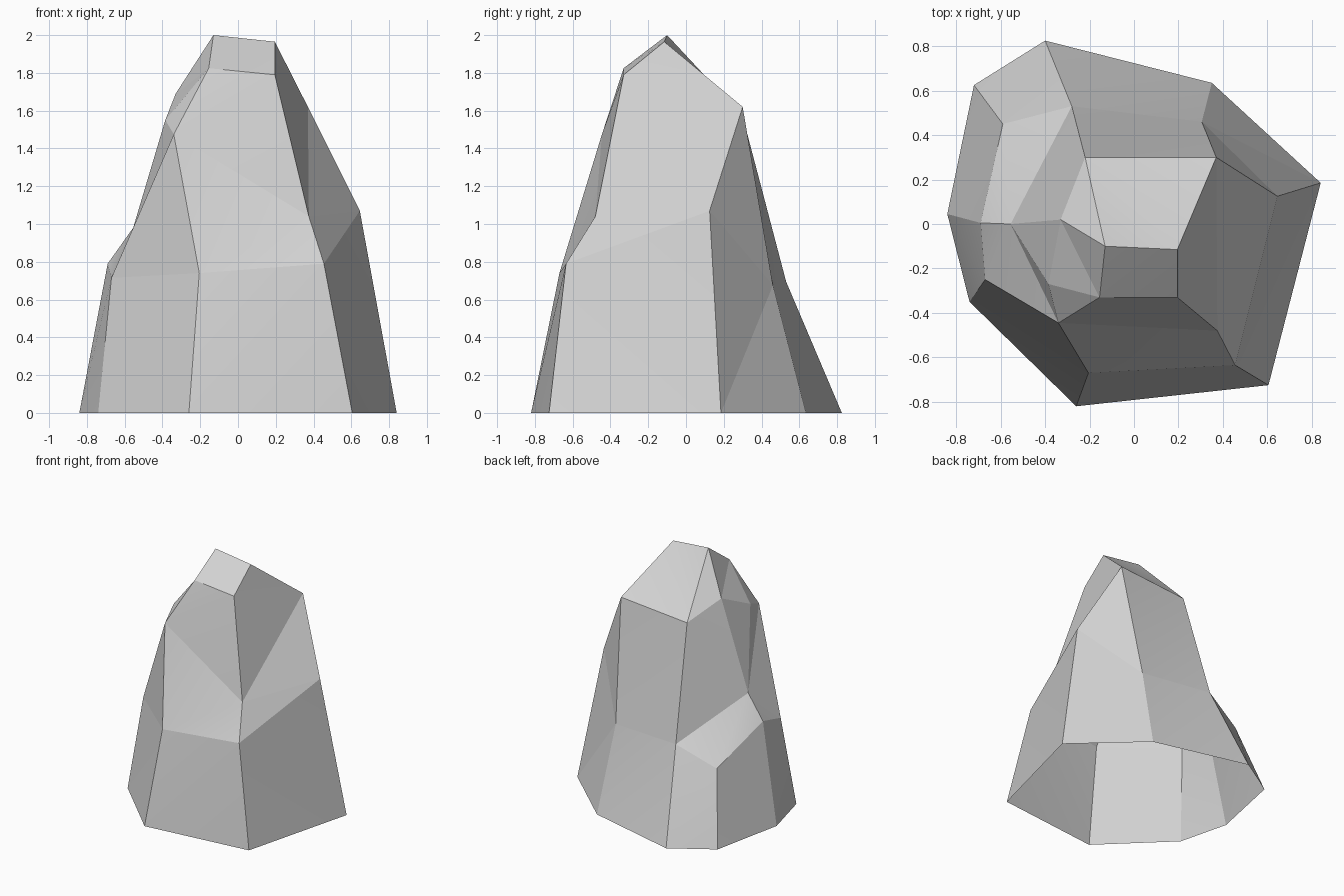
import bpy
import bmesh

old_cube = bpy.data.objects.get("Cube")
if old_cube:
    bpy.data.objects.remove(old_cube, do_unlink=True)


def make_material(name, color):
    material = bpy.data.materials.new(name)
    material.use_nodes = True
    material.diffuse_color = color
    material.node_tree.nodes["Principled BSDF"].inputs["Base Color"].default_value = color
    return material


# Footprint outline on the ground, counter-clockwise from the front corner
footprint = [(-.26, -.82), (.605, -.725), (.84, .185), (.35, .635),
             (-.40, .825), (-.72, .625), (-.84, .045), (-.74, -.35)]

# Shoulder corners, one above each footprint corner
shoulder = {
    "front": (-.205, -.67, .74), "front_left": (.455, -.635, .79),
    "left": (.645, .125, 1.07), "back_left": (.305, .46, .675),
    "back": (-.28, .53, .695), "back_right": (-.59, .45, .55),
    "right": (-.69, .005, .79), "front_right": (-.67, -.25, .715),
}

# Chiselled corners between the shoulder and the summit
crown = {
    "brow_right": (-.34, -.445, 1.475), "brow_left": (.375, -.48, 1.04),
    "tip_front_right": (-.155, -.33, 1.825), "tip_front_left": (.195, -.33, 1.79),
    "tip_left": (.195, -.115, 1.965), "tip": (-.13, -.10, 2),
    "ridge_left": (.37, .30, 1.62), "ridge_right": (-.22, .30, 1.57),
    "notch_top": (-.33, .02, 1.69), "notch_front": (-.385, -.27, 1.55),
    "notch_low": (-.555, 0, .98),
}

# Facets of the upper rock, each a loop of corner names
facets = [
    "front front_left brow_left brow_right",
    "brow_right brow_left tip_front_left tip_front_right",
    "front_right front brow_right",
    "front_left left brow_left",
    "left ridge_left brow_left",
    "brow_left ridge_left tip_left tip_front_left",
    "left back_left ridge_left",
    "back_left back ridge_right ridge_left",
    "tip_left ridge_left ridge_right tip",
    "tip_front_right tip_front_left tip_left tip",
    "tip ridge_right notch_top",
    "ridge_right back notch_low notch_top",
    "back back_right right notch_low",
    "right front_right brow_right notch_low",
    "notch_low brow_right notch_front",
    "notch_low notch_front notch_top",
    "notch_top tip_front_right tip",
    "notch_top notch_front tip_front_right",
    "notch_front brow_right tip_front_right",
]

bm = bmesh.new()
base = [bm.verts.new((x, y, 0)) for x, y in footprint]
corner = {name: bm.verts.new(p) for name, p in (shoulder | crown).items()}
ring = [corner[name] for name in shoulder]

# Lower walls, open underneath
for i in range(len(base)):
    j = (i + 1) % len(base)
    if ring[i] is corner["left"]:  # this wall is creased corner to corner
        bm.faces.new((base[i], ring[j], ring[i]))
        bm.faces.new((base[i], base[j], ring[j]))
    else:
        bm.faces.new((base[i], base[j], ring[j], ring[i]))

# Upper facets
for facet in facets:
    bm.faces.new([corner[name] for name in facet.split()])
bmesh.ops.recalc_face_normals(bm, faces=bm.faces)

# Crisp facet borders, with soft shading only across each bent facet
for edge in bm.edges:
    edge.smooth = False
split = bmesh.ops.triangulate(bm, faces=bm.faces[:])
for edge in split["edges"]:
    edge.smooth = True
for face in bm.faces:
    face.smooth = True

mesh = bpy.data.meshes.new("rock")
bm.to_mesh(mesh)
bm.free()
mesh.materials.append(make_material("stone_grey", (.65, .65, .65, 1)))
rock = bpy.data.objects.new("rock", mesh)
bpy.context.collection.objects.link(rock)
